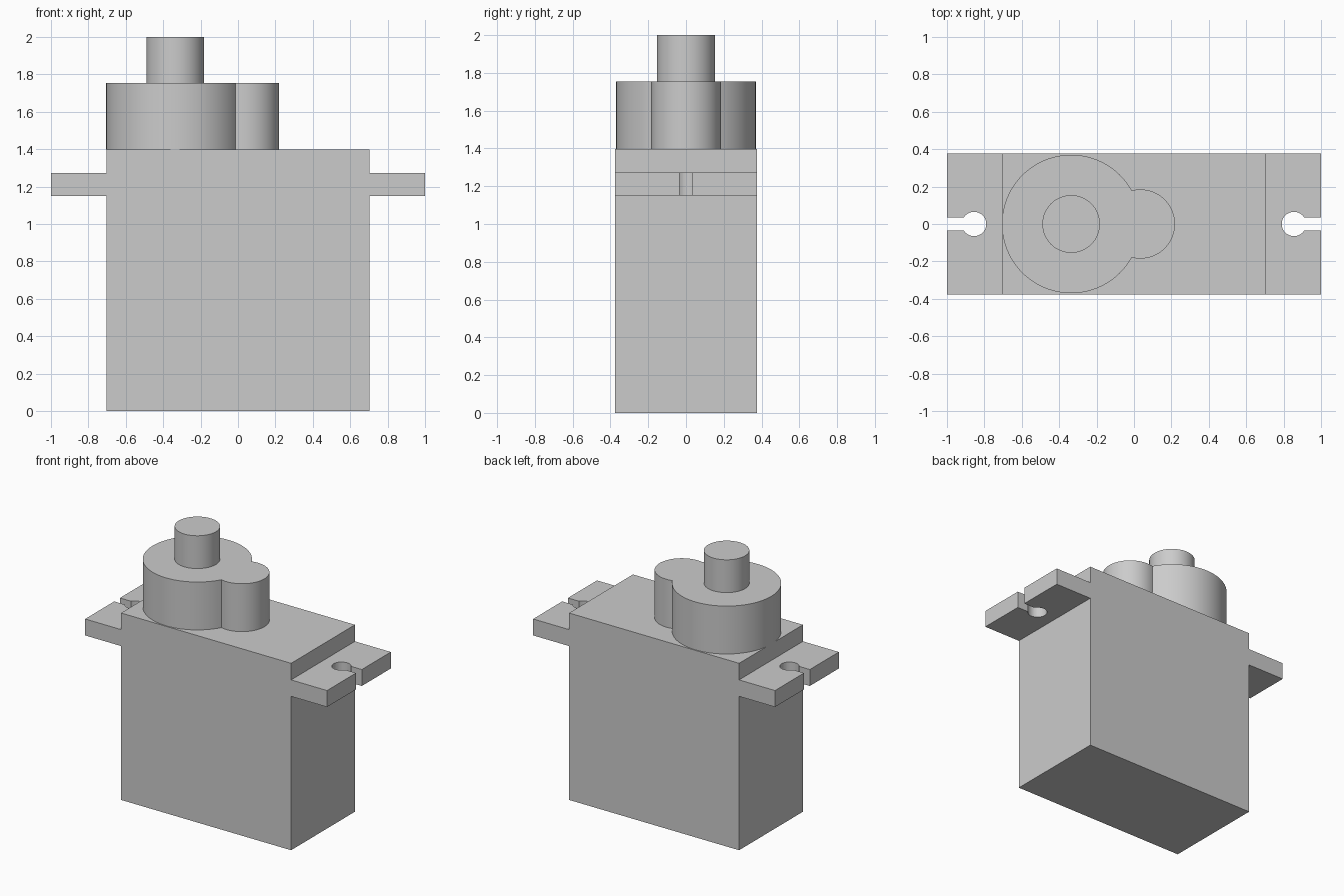
import bpy, bmesh, math
from mathutils import Vector

if "Cube" in bpy.data.objects:
    bpy.data.objects.remove(bpy.data.objects["Cube"])

grey = bpy.data.materials.new("light grey plastic")
grey.diffuse_color = (0.6, 0.6, 0.6, 1)
grey.use_nodes = True
grey.node_tree.nodes["Principled BSDF"].inputs["Base Color"].default_value = grey.diffuse_color


def arc(cx, r, start, end, n):
    """Points on an arc centred on (cx, 0), angles in radians."""
    return [(cx + r * math.cos(start + (end - start) * i / n),
             r * math.sin(start + (end - start) * i / n)) for i in range(n + 1)]


def prism(name, points, direction, smooth=False):
    """Extrude a closed outline of 3D points along a direction."""
    bm = bmesh.new()
    face = bm.faces.new([bm.verts.new(p) for p in points])
    top = bmesh.ops.extrude_face_region(bm, geom=[face])["geom"]
    bmesh.ops.translate(bm, vec=Vector(direction),
                        verts=[v for v in top if isinstance(v, bmesh.types.BMVert)])
    bmesh.ops.recalc_face_normals(bm, faces=bm.faces)
    mesh = bpy.data.meshes.new(name)
    bm.to_mesh(mesh)
    bm.free()
    mesh.materials.append(grey)
    obj = bpy.data.objects.new(name, mesh)
    bpy.context.collection.objects.link(obj)
    if smooth:
        bpy.ops.object.select_all(action='DESELECT')
        obj.select_set(True)
        bpy.context.view_layer.objects.active = obj
        bpy.ops.object.shade_smooth_by_angle(angle=math.radians(30))
    return obj


# Case with mounting ears: one front profile extruded through the depth
W, D, H = 0.703, 0.377, 1.397
EAR_LOW, EAR_HIGH = 1.15, 1.273
half = [(W, 0), (W, EAR_LOW), (1, EAR_LOW), (1, EAR_HIGH), (W, EAR_HIGH), (W, H)]
outline = half + [(-x, z) for x, z in reversed(half)]
case = prism("case", [(x, -D, z) for x, z in outline], (0, 2 * D, 0))

# Keyhole screw slots cut through both ears
HOLE_X, HOLE_R, SLOT = 0.855, 0.065, 0.034
a = math.asin(SLOT / HOLE_R)
keyhole = arc(HOLE_X, HOLE_R, a, 2 * math.pi - a, 40) + [(1.1, -SLOT), (1.1, SLOT)]
for side, name in ((1, "right"), (-1, "left")):
    cutter = prism(name + "_slot_cutter",
                   [(side * x, y, EAR_LOW - 0.05) for x, y in keyhole],
                   (0, 0, EAR_HIGH - EAR_LOW + 0.1))
    cutter.hide_render = True
    cutter.hide_set(True)
    cut = case.modifiers.new(name + "_slot", 'BOOLEAN')
    cut.operation, cut.solver, cut.object = 'DIFFERENCE', 'EXACT', cutter

# Gear housing: outline of a large and a small circle merged together
BIG_X, BIG_R, SMALL_X, SMALL_R = -0.336, 0.37, 0.034, 0.185
HOUSING_TOP = 1.755
dist = SMALL_X - BIG_X
along = (dist ** 2 + BIG_R ** 2 - SMALL_R ** 2) / (2 * dist)
across = math.sqrt(BIG_R ** 2 - along ** 2)
big = math.atan2(across, along)
small = math.atan2(across, along - dist)
merged = (arc(BIG_X, BIG_R, big, 2 * math.pi - big, 72)
          + arc(SMALL_X, SMALL_R, -small, small, 40)[1:-1])
prism("gear_housing", [(x, y, H) for x, y in merged], (0, 0, HOUSING_TOP - H), True)

# Output shaft
shaft = arc(BIG_X, 0.154, 0, 2 * math.pi, 64)[:-1]
prism("output_shaft", [(x, y, HOUSING_TOP) for x, y in shaft],
      (0, 0, 2 - HOUSING_TOP), True)
